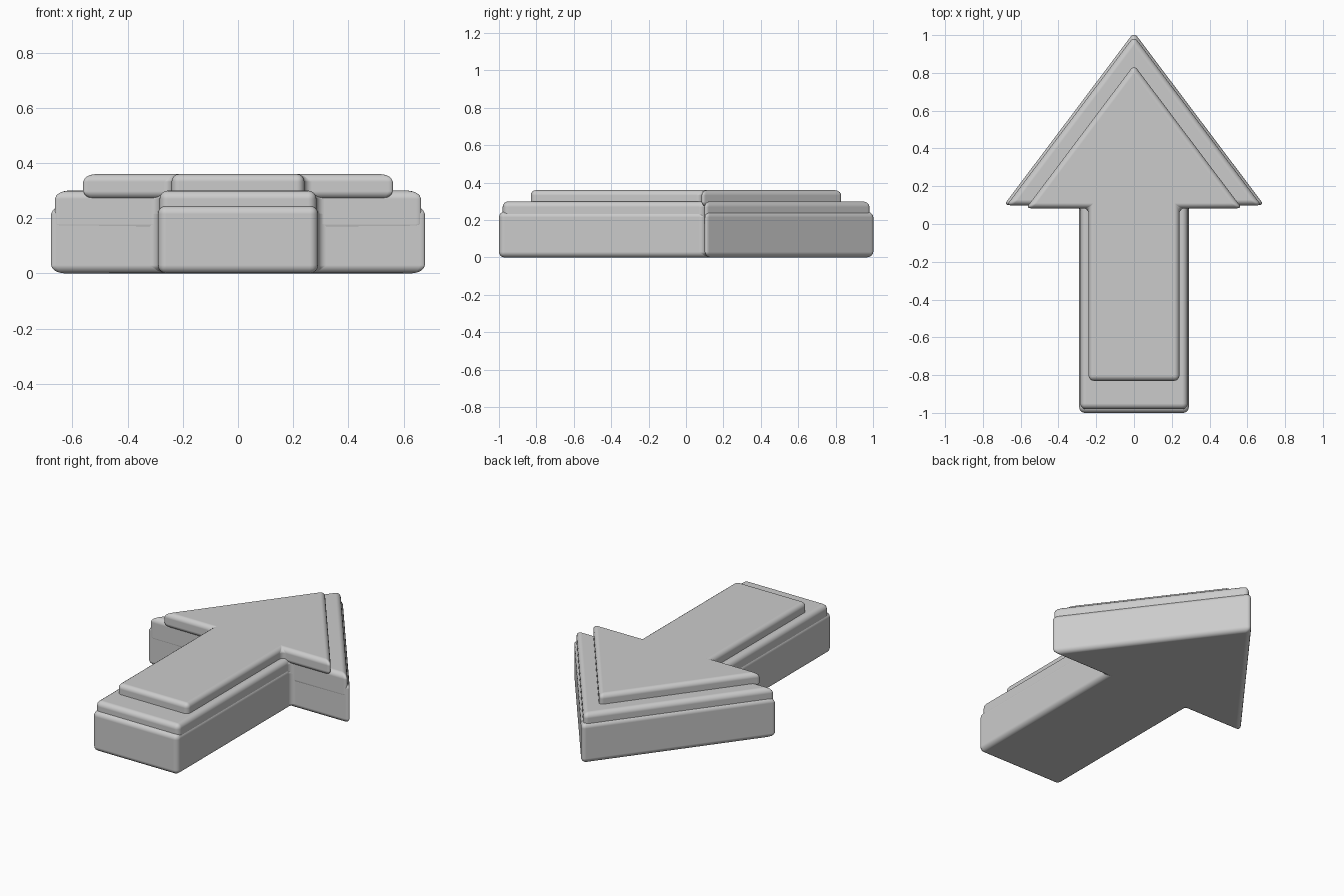
import bpy
import bmesh

if "Cube" in bpy.data.objects:
    bpy.data.objects.remove(bpy.data.objects["Cube"])

grey = bpy.data.materials.new("plain grey")
grey.diffuse_color = (0.6, 0.6, 0.6, 1)
grey.use_nodes = True
grey.node_tree.nodes["Principled BSDF"].inputs["Base Color"].default_value = grey.diffuse_color

# Right half of the arrow outline, from shaft end to the tip
HALF = [(0.29, -1.0), (0.29, 0.1), (0.689, 0.1)]
TIP = (0.0, 1.015)
OUTLINE = HALF + [TIP] + [(-x, y) for x, y in reversed(HALF)]


def arrow_slab(name, scale, z0, z1, bevel):
    """Extruded arrow outline with rounded edges."""
    bm = bmesh.new()
    verts = [bm.verts.new((x * scale, y * scale, z0)) for x, y in OUTLINE]
    face = bm.faces.new(verts)
    ext = bmesh.ops.extrude_face_region(bm, geom=[face])
    top = [v for v in ext["geom"] if isinstance(v, bmesh.types.BMVert)]
    bmesh.ops.translate(bm, verts=top, vec=(0, 0, z1 - z0))
    bmesh.ops.recalc_face_normals(bm, faces=bm.faces)
    mesh = bpy.data.meshes.new(name)
    bm.to_mesh(mesh)
    bm.free()
    mesh.materials.append(grey)
    obj = bpy.data.objects.new(name, mesh)
    bpy.context.collection.objects.link(obj)

    mod = obj.modifiers.new("rounded edges", 'BEVEL')
    mod.width = bevel
    mod.segments = 4
    mod.limit_method = 'ANGLE'
    mod.harden_normals = True

    bpy.ops.object.select_all(action='DESELECT')
    obj.select_set(True)
    bpy.context.view_layer.objects.active = obj
    bpy.ops.object.shade_smooth()
    return obj


# Three stacked layers, each smaller than the one below
arrow_slab("arrow_base", 1.0, 0.0, 0.245, 0.03)
arrow_slab("arrow_middle_layer", 0.98, 0.15, 0.30, 0.03)
arrow_slab("arrow_top_layer", 0.83, 0.27, 0.36, 0.028)
